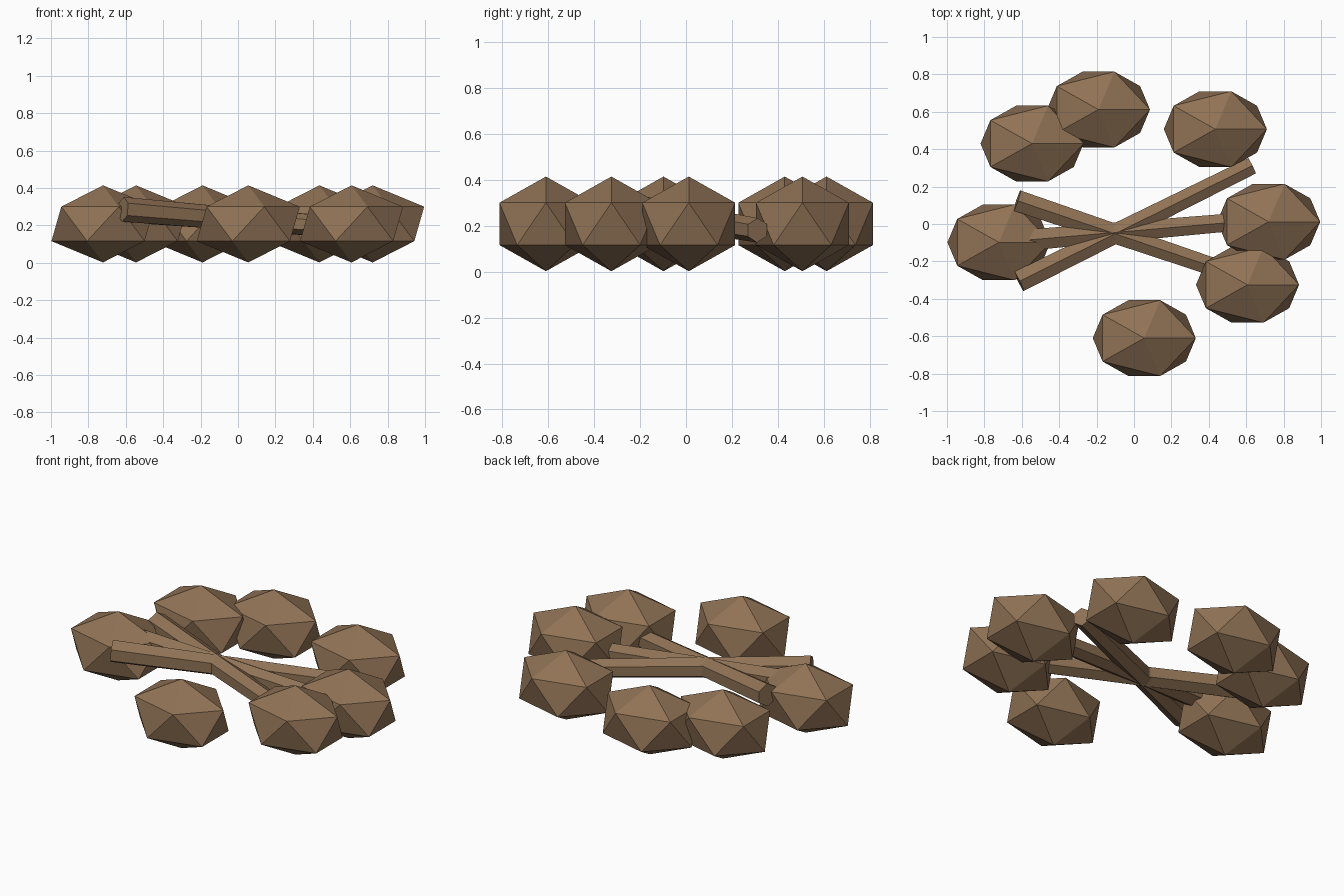
import bpy, bmesh
from mathutils import Vector, Matrix

if "Cube" in bpy.data.objects:
    bpy.data.objects.remove(bpy.data.objects["Cube"])

brown = bpy.data.materials.new("brown")
brown.diffuse_color = (0.28, 0.17, 0.092, 1)
brown.use_nodes = True
brown.node_tree.nodes["Principled BSDF"].inputs["Base Color"].default_value = brown.diffuse_color


def add_object(name, bm):
    mesh = bpy.data.meshes.new(name)
    bm.to_mesh(mesh)
    bm.free()
    mesh.materials.append(brown)
    obj = bpy.data.objects.new(name, mesh)
    bpy.context.collection.objects.link(obj)
    return obj


# Ring of faceted stones
stones = [(-0.545, 0.43), (-0.19, 0.612), (0.435, 0.507), (0.72, 0.012),
          (0.607, -0.325), (0.055, -0.61), (-0.722, -0.098)]
for i, (x, y) in enumerate(stones, 1):
    bm = bmesh.new()
    bmesh.ops.create_icosphere(bm, subdivisions=1, radius=1)
    stone = add_object(f"stone_{i}", bm)
    stone.location = (x, y, 0.208)
    stone.scale = (0.308, 0.238, 0.206)

# Three tapered six-sided logs: thick raised end to thin lowered end
logs = [((-0.625, 0.125, 0.286), (0.668, -0.312, 0.18)),
        ((-0.615, -0.307, 0.286), (0.63, 0.311, 0.18)),
        ((-0.665, -0.094, 0.286), (0.706, 0.025, 0.18))]
for i, (a, b) in enumerate(logs, 1):
    a, b = Vector(a), Vector(b)
    axis = (b - a).normalized()
    side = Vector((0, 0, 1)).cross(axis).normalized()
    up = axis.cross(side)
    # local y points up, so a ridge runs along the top of the log
    frame = Matrix((side, up, axis)).transposed().to_4x4()
    bm = bmesh.new()
    bmesh.ops.create_cone(bm, cap_ends=True, segments=6, radius1=0.066,
                          radius2=0.053, depth=(b - a).length)
    log = add_object(f"log_{i}", bm)
    log.matrix_world = Matrix.Translation((a + b) / 2) @ frame
